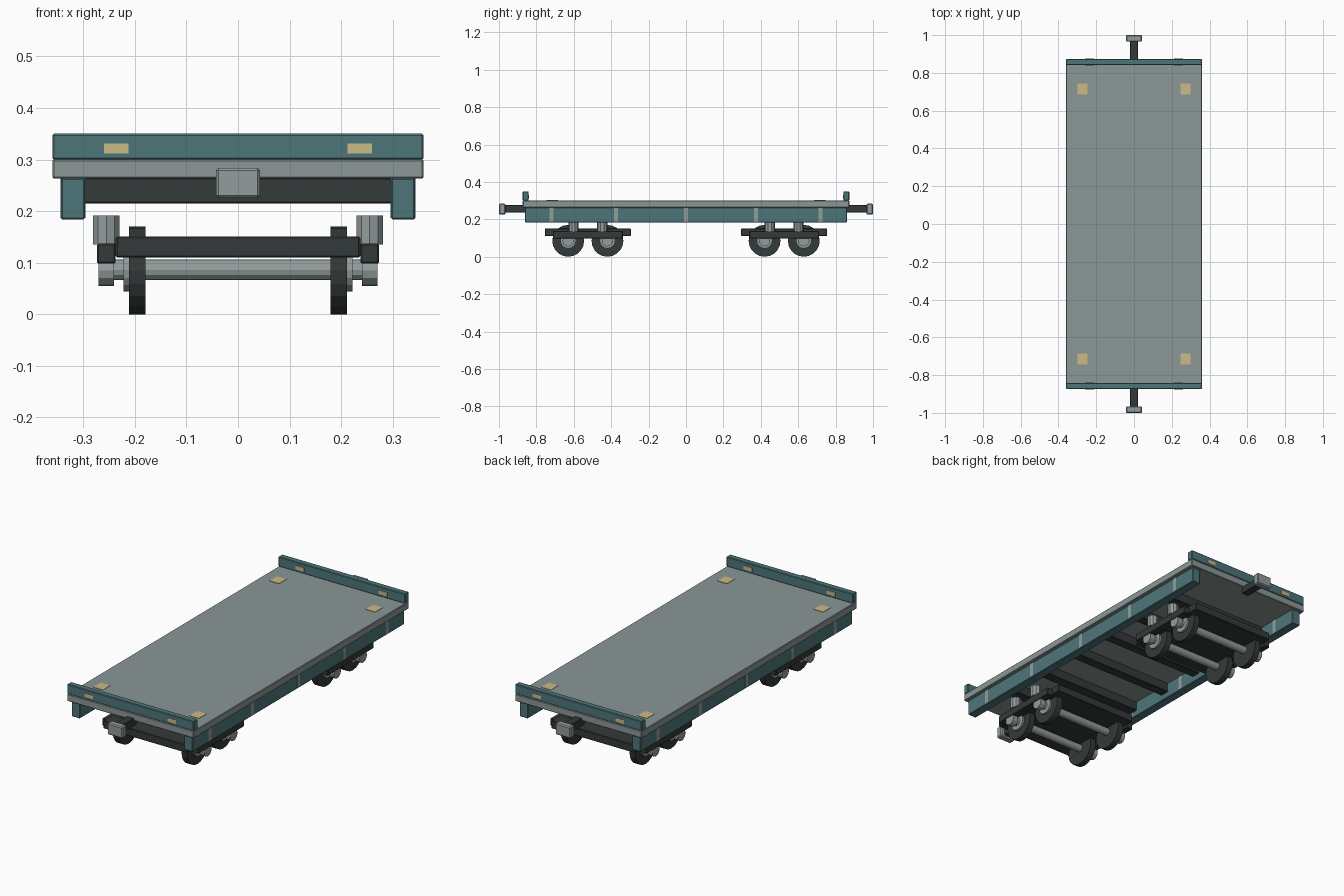
import bpy
from math import pi

if "Cube" in bpy.data.objects:
    bpy.data.objects.remove(bpy.data.objects["Cube"])


def material(name, rgb):
    m = bpy.data.materials.new(name)
    m.use_nodes = True
    m.diffuse_color = (*rgb, 1)
    m.node_tree.nodes["Principled BSDF"].inputs["Base Color"].default_value = (*rgb, 1)
    return m


TEAL = material("teal paint", (0.076, 0.181, 0.195))
GREY = material("deck grey", (0.26, 0.31, 0.305))
STEEL = material("light steel", (0.29, 0.335, 0.335))
DARK = material("dark iron", (0.034, 0.042, 0.041))
TAN = material("tan marker", (0.6, 0.49, 0.245))


def box(name, x, y, z, mat, bevel=0.003):
    """Box spanning the (low, high) ranges x, y and z."""
    spans = (x, y, z)
    bpy.ops.mesh.primitive_cube_add(size=1, location=[(a + b) / 2 for a, b in spans])
    ob = bpy.context.object
    ob.name = name
    ob.scale = [abs(b - a) for a, b in spans]
    bpy.ops.object.transform_apply(location=False, rotation=False, scale=True)
    ob.data.materials.append(mat)
    if bevel:
        mod = ob.modifiers.new("edge bevel", 'BEVEL')
        mod.width = bevel
        mod.segments = 1
    return ob


def cylinder(name, center, radius, depth, mat, sides=12, along_x=True):
    rot = (0, pi / 2, 0) if along_x else (0, 0, 0)
    bpy.ops.mesh.primitive_cylinder_add(vertices=sides, radius=radius, depth=depth,
                                        location=center, rotation=rot)
    ob = bpy.context.object
    ob.name = name
    ob.data.materials.append(mat)
    return ob


def around(center, half):
    return (center - half, center + half)


# Deck and the cross beams below it
box("deck", (-0.36, 0.36), (-0.873, 0.873), (0.263, 0.3), GREY)
for i in range(6):
    box("cross_beam", (-0.3, 0.3), around(-0.6 + 0.24 * i, 0.025), (0.215, 0.265), DARK)

# Side sills with flush ribs
for s in (-1, 1):
    box("side_sill", around(s * 0.32, 0.0235), (-0.86, 0.86), (0.184, 0.264), TEAL)
    for y in (-0.72, -0.375, 0, 0.375, 0.72):
        box("sill_rib", around(s * 0.32, 0.0245), around(y, 0.011), (0.187, 0.263), STEEL, 0)

# Ends: headboard, markers and coupler
for s in (-1, 1):
    box("headboard", (-0.36, 0.36), around(s * 0.857, 0.016), (0.3, 0.35), TEAL)
    box("coupler_shank", (-0.021, 0.021), around(s * 0.91, 0.06), (0.236, 0.276), DARK)
    box("coupler_head", (-0.043, 0.043), around(s * 0.9825, 0.0175), (0.225, 0.284), STEEL, 0.005)
    for t in (-1, 1):
        box("headboard_marker", around(t * 0.236, 0.024), around(s * 0.857, 0.018),
            (0.312, 0.331), TAN, 0)
        box("deck_marker", around(t * 0.273, 0.027), around(s * 0.715, 0.03),
            (0.298, 0.302), TAN, 0)

# Two bogies with four wheels each
for end in (-1, 1):
    yc = end * 0.525
    box("bogie_frame", (-0.237, 0.237), around(yc, 0.23), (0.11, 0.151), DARK)
    for s in (-1, 1):
        box("bogie_side_bar", around(s * 0.255, 0.018), around(yc, 0.187), (0.098, 0.137), DARK)
        for d in (-1, 1):
            cylinder("spring", (s * 0.255, yc + d * 0.077, 0.163), 0.027, 0.056,
                     STEEL, 10, along_x=False)
    for d in (-1, 1):
        y = yc + d * 0.105
        cylinder("axle", (0, y, 0.086), 0.02, 0.5, STEEL)
        for s in (-1, 1):
            cylinder("wheel", (s * 0.1955, y, 0.085), 0.085, 0.032, DARK, 20)
            cylinder("wheel_hub", (s * 0.215, y, 0.086), 0.042, 0.014, STEEL, 16)
            cylinder("axle_cap", (s * 0.2555, y, 0.085), 0.03, 0.03, STEEL, 12)
